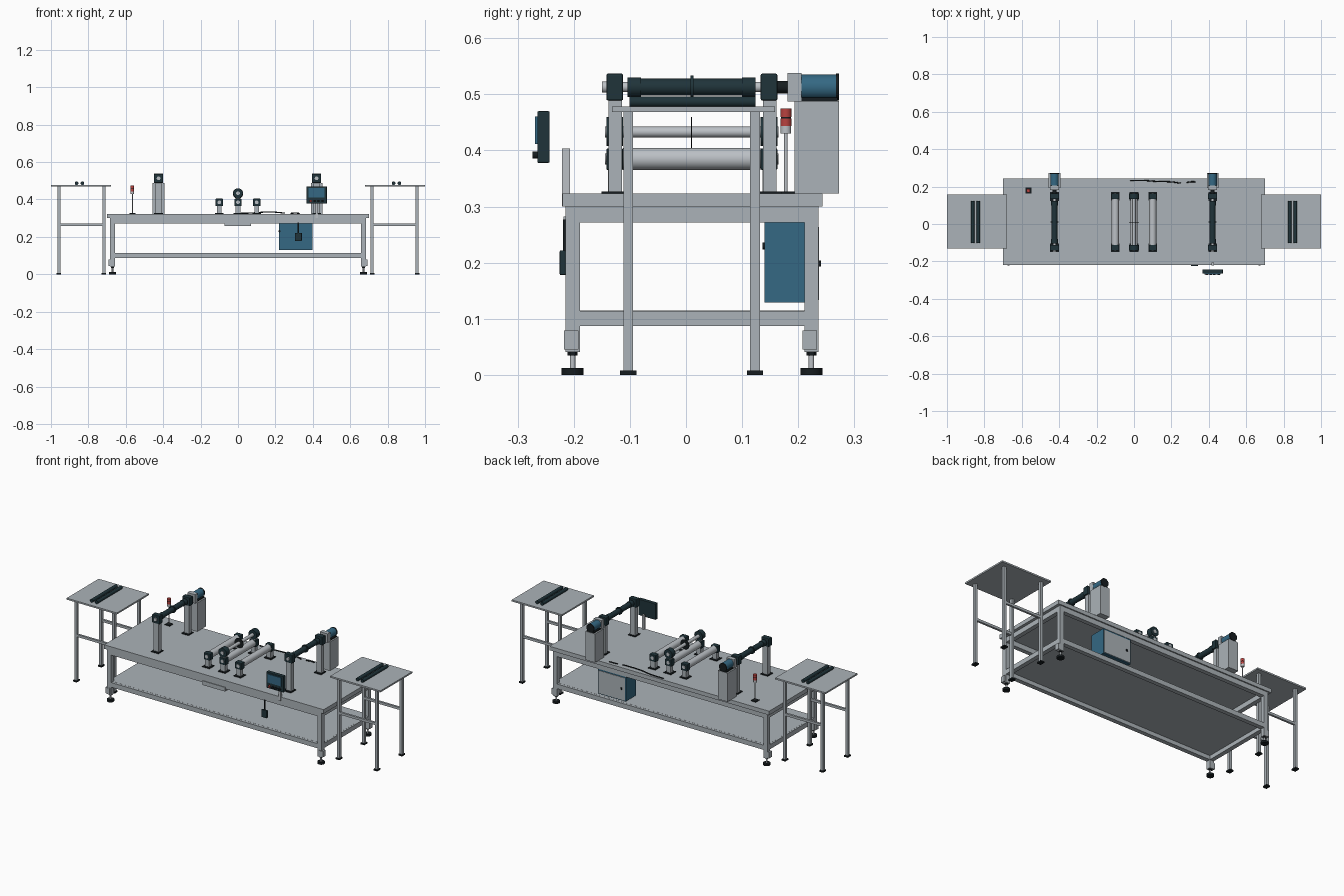
import bpy, math
from mathutils import Vector


def mat(name, rgb):
    m = bpy.data.materials.new(name)
    m.diffuse_color = (*rgb, 1)
    return m


GREY = mat("light_grey", (0.41, 0.45, 0.48))
STEEL = mat("steel", (0.50, 0.53, 0.56))
DARK = mat("dark_teal", (0.014, 0.034, 0.042))
BLACK = mat("black", (0.008, 0.012, 0.014))
BLUE = mat("machine_blue", (0.035, 0.14, 0.23))
RED = mat("signal_red", (0.48, 0.055, 0.05))


def box(name, x0, x1, y0, y1, z0, z1, m, bevel=0):
    bpy.ops.mesh.primitive_cube_add(size=1, location=((x0 + x1) / 2, (y0 + y1) / 2, (z0 + z1) / 2))
    o = bpy.context.object
    o.name = name
    o.scale = (x1 - x0, y1 - y0, z1 - z0)
    bpy.ops.object.transform_apply(location=False, rotation=False, scale=True)
    o.data.materials.append(m)
    if bevel:
        b = o.modifiers.new("bevel", 'BEVEL')
        b.width = bevel
        b.segments = 2
    return o


def cyl(name, a, b, r, m, n=32):
    a, b = Vector(a), Vector(b)
    bpy.ops.mesh.primitive_cylinder_add(vertices=n, radius=r, depth=(b - a).length, location=(a + b) / 2)
    o = bpy.context.object
    o.name = name
    o.rotation_euler = (b - a).to_track_quat('Z', 'Y').to_euler()
    o.data.materials.append(m)
    bpy.ops.object.shade_smooth_by_angle(angle=math.radians(35))
    return o


def ycyl(name, x, z, y0, y1, r, m):
    return cyl(name, (x, y0, z), (x, y1, z), r, m)


def wire(name, pts, r, m):
    c = bpy.data.curves.new(name, 'CURVE')
    c.dimensions = '3D'
    c.bevel_depth = r
    c.bevel_resolution = 2
    s = c.splines.new('BEZIER')
    s.bezier_points.add(len(pts) - 1)
    for p, co in zip(s.bezier_points, pts):
        p.co = co
        p.handle_left_type = p.handle_right_type = 'AUTO'
    o = bpy.data.objects.new(name, c)
    bpy.context.collection.objects.link(o)
    c.materials.append(m)


TOP = 0.323
LEG_Y = (-0.202, 0.2235)

# Main bench: top, shelf, rails, legs and levelling feet
box("bench_top", -0.70, 0.70, -0.22, 0.243, 0.300, TOP, GREY)
box("bench_shelf", -0.675, 0.675, -0.20, 0.222, 0.110, 0.1145, GREY)
for z0, z1 in ((0.272, 0.300), (0.087, 0.114)):
    for y in LEG_Y:
        box("long_rail", -0.66, 0.66, y - 0.0125, y + 0.0125, z0, z1, GREY)
    for x in (-0.671, 0.671):
        box("end_rail", x - 0.0125, x + 0.0125, LEG_Y[0], LEG_Y[1], z0, z1, GREY)
for s in (-1, 1):
    for y in LEG_Y:
        x = s * 0.671
        box("bench_leg", x - 0.013, x + 0.013, y - 0.0127, y + 0.0127, 0.041, 0.300, GREY)
        xb = s * 0.68
        box("leg_bracket", xb - 0.013, xb + 0.013, y - 0.0157, y + 0.010, 0.045, 0.079, GREY)
        cyl("foot_pad", (x, y, 0), (x, y, 0.012), 0.0195, BLACK)
        cyl("foot_stem", (x, y, 0.012), (x, y, 0.042), 0.005, STEEL, 16)
        cyl("foot_nut", (x, y, 0.035), (x, y, 0.041), 0.009, BLACK, 6)

# Side tables
for s in (-1, 1):
    xa, xb = sorted((s * 0.68, s * 1.0))
    box("side_table_top", xa, xb, -0.132, 0.159, 0.469, 0.478, GREY)
    for y in (-0.103, 0.123):
        for x in (s * 0.717, s * 0.958):
            box("side_table_leg", x - 0.008, x + 0.008, y - 0.0085, y + 0.0085, 0.006, 0.47, GREY)
            box("side_table_foot", x - 0.012, x + 0.012, y - 0.0145, y + 0.0145, 0, 0.008, BLACK)
        x0, x1 = sorted((s * 0.717, s * 0.958))
        box("side_table_brace", x0, x1, y - 0.006, y + 0.006, 0.259, 0.273, GREY)
    for x in (0.832, 0.863):
        ycyl("side_table_rod", s * x, 0.487, -0.101, 0.124, 0.0095, DARK)

# Driven roller stations
BEARINGS = ((-0.142, -0.112), (0.133, 0.163))
for x in (-0.425, 0.42):
    for y0, y1 in BEARINGS:
        box("station_post", x - 0.016, x + 0.016, y0 + 0.004, y1 - 0.002, TOP, 0.49, GREY)
        box("post_base", x - 0.023, x + 0.023, y0 - 0.009, y1 + 0.007, TOP, TOP + 0.004, BLACK)
        box("bearing_block", x - 0.024, x + 0.024, y0, y1, 0.489, 0.537, DARK, 0.003)
    ycyl("front_bearing_cap", x, 0.513, -0.150, -0.142, 0.010, STEEL)
    ycyl("roller_shaft", x, 0.513, -0.115, 0.182, 0.009, STEEL)
    ycyl("driven_roller", x, 0.513, -0.10, 0.120, 0.0150, DARK)
    for y0, y1 in ((-0.104, -0.080), (0.100, 0.124)):
        ycyl("roller_collar", x, 0.513, y0, y1, 0.0175, DARK)
    ycyl("roller_ridge", x, 0.513, 0.008, 0.013, 0.021, DARK)
    ycyl("drive_coupling", x, 0.513, 0.163, 0.182, 0.011, BLACK)
    box("motor_pedestal", x - 0.031, x + 0.031, 0.193, 0.273, TOP, 0.488, GREY)
    box("gearbox", x - 0.024, x + 0.024, 0.181, 0.206, 0.487, 0.538, GREY)
    ycyl("motor_body", x, 0.513, 0.206, 0.268, 0.0225, BLUE)
    ycyl("motor_cap", x, 0.513, 0.267, 0.273, 0.0240, BLACK)
    box("motor_mount", x - 0.022, x + 0.022, 0.206, 0.270, 0.487, 0.494, BLACK)

# Guide rollers in the middle
for x in (-0.1, 0.0, 0.1):
    for y0, y1 in BEARINGS:
        box("guide_base", x - 0.023, x + 0.023, y0 - 0.008, y1 + 0.007, TOP, TOP + 0.004, BLACK)
        box("guide_post", x - 0.013, x + 0.013, y0 + 0.003, y1 - 0.003, TOP, 0.368, GREY)
        box("guide_bearing", x - 0.020, x + 0.020, y0, y1, 0.365, 0.404, DARK, 0.003)
        if x == 0:
            box("upper_guide_spacer", -0.012, 0.012, y0 + 0.004, y1 - 0.004, 0.402, 0.415, GREY)
            ycyl("upper_guide_bearing", 0, 0.434, y0, y1, 0.026, DARK)
    for z, r in ((0.385, 0.0195), (0.433, 0.0095)):
        if z < 0.4 or x == 0:
            ycyl("guide_roller", x, z, -0.112, 0.133, r, STEEL)
            for y0, y1 in ((-0.144, -0.142), (0.163, 0.165)):
                ycyl("bearing_face", x, z, y0, y1, 0.010, STEEL)
ycyl("slitting_disc", 0, 0.432, 0.009, 0.011, 0.028, BLACK)

# Signal beacon
bx, by = -0.565, 0.178
box("beacon_base", bx - 0.016, bx + 0.016, by - 0.016, by + 0.016, TOP, TOP + 0.004, BLACK)
for z0, z1, r, m in ((TOP, 0.432, 0.003, STEEL), (0.430, 0.444, 0.0095, STEEL),
                     (0.444, 0.457, 0.010, RED), (0.457, 0.460, 0.009, BLACK),
                     (0.460, 0.475, 0.010, RED)):
    cyl("beacon_section", (bx, by, z0), (bx, by, z1), r, m)

# Operator panel with screen and buttons
box("panel_post", 0.414, 0.427, -0.221, -0.207, 0.30, 0.404, STEEL)
box("panel_housing", 0.365, 0.475, -0.265, -0.243, 0.378, 0.470, DARK, 0.002)
box("panel_screen", 0.377, 0.463, -0.269, -0.264, 0.412, 0.461, BLUE)
for x, m in ((0.388, RED), (0.41, BLACK), (0.43, BLACK), (0.452, BLACK)):
    ycyl("panel_button", x, 0.392, -0.274, -0.264, 0.0065, m)

# Hanging pedal box and its hanger
box("pedal_box", 0.305, 0.341, -0.225, -0.2145, 0.178, 0.222, DARK, 0.002)
box("pedal_hanger", 0.319, 0.327, -0.219, -0.2145, 0.22, 0.277, BLACK)

# Electrical cabinet under the bench
box("cabinet_body", 0.22, 0.397, 0.140, 0.234, 0.129, 0.272, BLUE)
box("cabinet_door", 0.224, 0.393, 0.233, 0.237, 0.134, 0.264, GREY)
box("cabinet_handle", 0.242, 0.250, 0.236, 0.241, 0.193, 0.204, BLACK)
ycyl("cabinet_gland", 0.222, 0.23, 0.136, 0.142, 0.006, BLACK)

# Tray under the front edge
box("front_tray", -0.073, 0.070, -0.218, -0.195, 0.258, 0.282, GREY)

# Loose cables on the bench top
wire("cable_long", [(-0.02, 0.233, 0.326), (0.06, 0.232, 0.327), (0.13, 0.227, 0.332),
                    (0.20, 0.225, 0.332), (0.25, 0.218, 0.327)], 0.003, BLACK)
wire("cable_short", [(0.28, 0.222, 0.326), (0.31, 0.226, 0.327), (0.33, 0.225, 0.326)], 0.003, BLACK)
